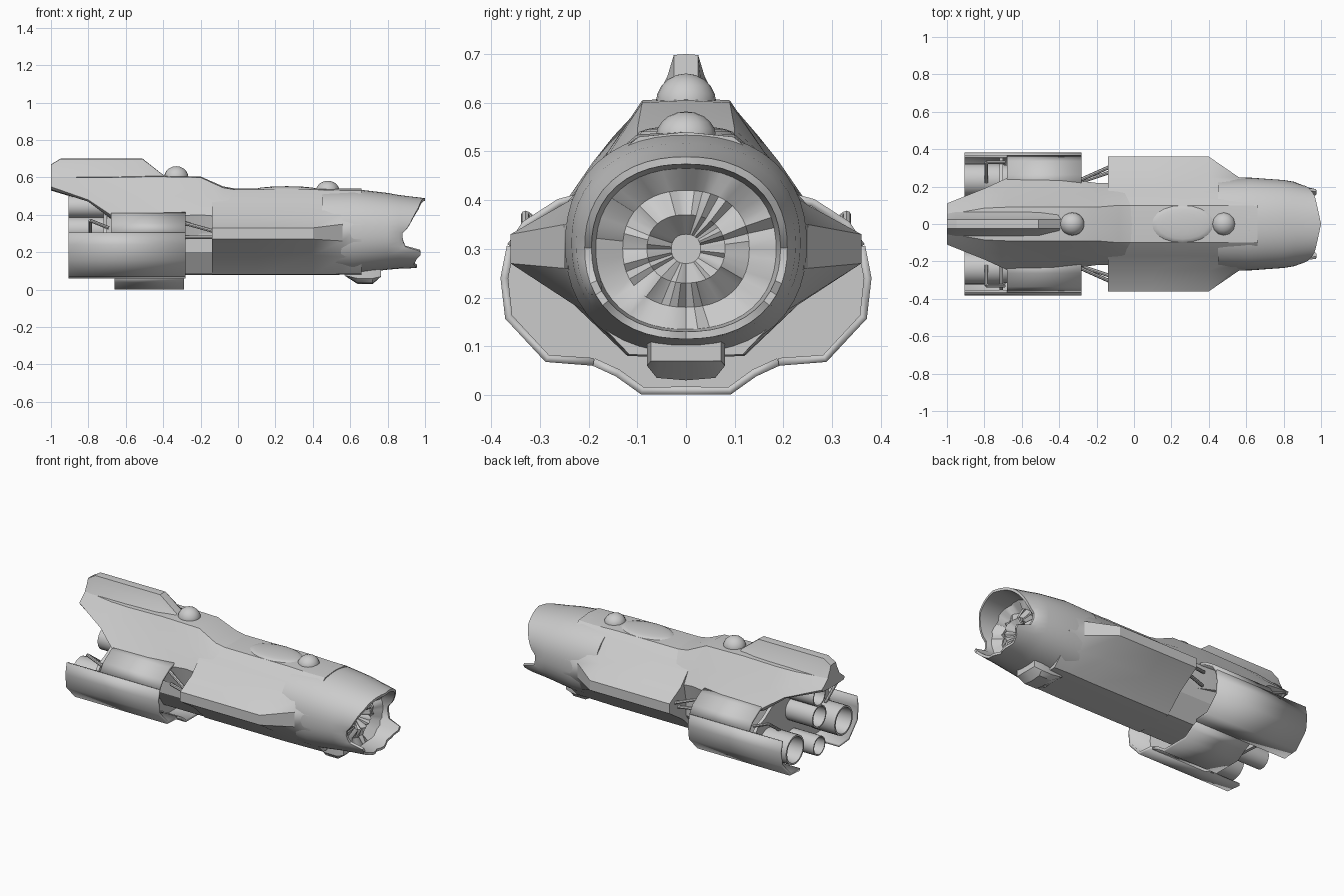
import bpy, bmesh, math, random
from mathutils import Vector

if "Cube" in bpy.data.objects:
    bpy.data.objects.remove(bpy.data.objects["Cube"])
random.seed(4)


def finish(name, bm, angle=30, solid=0):
    bmesh.ops.remove_doubles(bm, verts=bm.verts, dist=0.0005)
    bmesh.ops.recalc_face_normals(bm, faces=bm.faces)
    me = bpy.data.meshes.new(name)
    bm.to_mesh(me)
    bm.free()
    ob = bpy.data.objects.new(name, me)
    bpy.context.collection.objects.link(ob)
    if solid:
        m = ob.modifiers.new("thickness", 'SOLIDIFY')
        m.thickness, m.offset = solid, 0
    bpy.ops.object.select_all(action='DESELECT')
    ob.select_set(True)
    bpy.context.view_layer.objects.active = ob
    bpy.ops.object.shade_smooth_by_angle(angle=math.radians(angle))
    return ob


def skin(bm, rings, closed=True, caps=(True, True)):
    vs = [[bm.verts.new(p) for p in r] for r in rings]
    n = len(vs[0])
    for a, b in zip(vs, vs[1:]):
        for i in range(n if closed else n - 1):
            j = (i + 1) % n
            bm.faces.new((a[i], a[j], b[j], b[i]))
    if caps[0]:
        bm.faces.new(vs[0])
    if caps[1]:
        bm.faces.new(vs[-1])


def loft(name, sections, angle=30):
    """Sections are (x, half outline from top centre to bottom centre)."""
    bm = bmesh.new()
    skin(bm, [[(x, y, z) for y, z in h] + [(x, -y, z) for y, z in h[-2:0:-1]]
              for x, h in sections])
    return finish(name, bm, angle)


def plates(name, prof, x0, x1, solid=0.016):
    """Bent plate running along x, on both sides."""
    bm = bmesh.new()
    for s in (1, -1):
        skin(bm, [[(x, s * y, z) for y, z in prof] for x in (x0, x1)], False, (False, False))
    return finish(name, bm, 35, solid)


def lathe_x(name, prof, y, z, n=24):
    bm = bmesh.new()
    ang = [2 * math.pi * i / n for i in range(n)]
    skin(bm, [[(x, y + r * math.cos(a), z + r * math.sin(a)) for a in ang] for x, r in prof])
    return finish(name, bm)


def dome(name, loc, scale, segs=20):
    bm = bmesh.new()
    bmesh.ops.create_uvsphere(bm, u_segments=segs, v_segments=10, radius=1)
    for v in bm.verts:
        v.co = Vector(loc) + Vector([a * b for a, b in zip(v.co, scale)])
    return finish(name, bm, 40)


def rod(name, a, b, r):
    a, b = Vector(a), Vector(b)
    q = (b - a).to_track_quat('Z', 'Y')
    bm = bmesh.new()
    skin(bm, [[p + q @ Vector((r * math.cos(t * math.pi / 4), r * math.sin(t * math.pi / 4), 0))
               for t in range(8)] for p in (a, b)])
    return finish(name, bm)


# Middle hull with side sponsons
mid = [(0, .54), (.10, .535), (.17, .475), (.25, .39), (.36, .33), (.36, .27), (.23, .185), (.12, .08), (0, .077)]
neck = [(0, .54), (.10, .53), (.17, .475), (.22, .41), (.25, .35), (.25, .26), (.21, .175), (.12, .083), (0, .08)]
loft("middle_hull", [(-.14, mid), (.1, mid), (.4, mid), (.56, neck), (.66, [(y * .97, z) for y, z in neck])])

# Hollow broken nose
RIM = [(0, 1.0), (45, .965), (80, .91), (92, .875), (112, .89), (122, .995), (132, .96), (150, .94), (168, .96), (180, .94)]


def rim_x(deg):
    for (a, x), (b, y) in zip(RIM, RIM[1:]):
        if deg <= b:
            return x + (y - x) * (deg - a) / (b - a)
    return RIM[-1][1]


def nose_ring(x, ry, rz, cz, jitter=0):
    pts = []
    for i in range(48):
        a = 2 * math.pi * i / 48
        deg = math.degrees(min(a, 2 * math.pi - a))
        s, c = math.sin(a), math.cos(a)
        k = (abs(s) ** 2.25 + abs(c) ** 2.25) ** (-1 / 2.25)
        px = rim_x(deg) if x is None else x
        pts.append((px + random.uniform(-jitter, jitter), ry * k * s, cz + rz * k * c))
    return pts


bm = bmesh.new()
skin(bm, [nose_ring(.45, .243, .225, .31), nose_ring(.62, .248, .228, .31), nose_ring(.8, .235, .205, .312),
          nose_ring(.86, .225, .197, .309), nose_ring(None, .208, .187, .302), nose_ring(None, .194, .172, .302),
          nose_ring(.85, .185, .165, .3, .008), nose_ring(.82, .13, .12, .3, .015),
          nose_ring(.84, .08, .07, .3, .015), nose_ring(.8, .03, .03, .3)])
finish("nose", bm, 35)

# Raised rear hull tapering to the tail
loft("rear_hull", [
    (.0, [(0, .538), (.10, .532), (.165, .47), (.22, .39), (.19, .25), (0, .25)]),
    (-.08, [(0, .552), (.10, .545), (.165, .485), (.22, .39), (.19, .25), (0, .25)]),
    (-.2, [(0, .605), (.09, .60), (.16, .50), (.22, .40), (.19, .25), (0, .25)]),
    (-.45, [(0, .61), (.09, .605), (.16, .50), (.25, .39), (.22, .30), (0, .25)]),
    (-.68, [(0, .608), (.09, .60), (.16, .50), (.245, .40), (.22, .38), (0, .38)]),
    (-.8, [(0, .605), (.085, .60), (.15, .53), (.19, .48), (.17, .47), (0, .47)]),
    (-1, [(0, .605), (.05, .60), (.08, .575), (.11, .55), (.10, .535), (0, .53)])])
core = [(0, .45), (.2, .40), (.2, .2), (.12, .085), (0, .078)]
loft("engine_core", [(-.72, core), (0, core)])

# Tail fin
fin = [(0, .70), (.025, .698), (.038, .655), (.065, .60), (0, .59)]
loft("tail_fin", [(-1, [(y, min(z, .67)) for y, z in fin[:1]] + [(.025, .668), (.035, .64), (.055, .60), (0, .59)]),
                  (-.95, fin), (-.51, fin),
                  (-.39, [(0, .606), (.025, .605), (.035, .603), (.05, .60), (0, .59)])])

# Deck details
dome("cockpit_dome", (-.33, 0, .60), (.065, .062, .06))
dome("sensor_bump", (.48, 0, .53), (.062, .062, .052), 12)
dome("dorsal_panel", (.26, 0, .535), (.17, .10, .018))
chin = [(0, .15), (.08, .15), (.08, .06), (.06, .035), (0, .03)]
loft("chin_pod", [(.57, [(y * .9, max(z, .075)) for y, z in chin]), (.64, chin), (.72, chin),
                  (.765, [(y * .9, max(z, .07)) for y, z in chin])])

# Engine shroud: full-length sides, shorter roof and belly keel
roof = [(.20, .41), (.26, .395), (.33, .35), (.36, .305)]
side = [(.36, .305), (.373, .24), (.364, .16), (.285, .075), (.19, .068)]
keel = [(.19, .068), (.14, .045), (.09, .009), (0, .009)]
plates("shroud_roof", roof, -.68, -.28)
plates("shroud_side", side, -.905, -.28)
plates("shroud_keel", keel, -.66, -.29)


def bulkhead(name, x, half):
    loft(name, [(x, half), (x - .02, half)])


bulkhead("front_bulkhead", -.42, [(0, .41)] + roof + side[1:] + keel[1:])
bulkhead("keel_bulkhead", -.635, [(0, .2), (.19, .2)] + keel)
bulkhead("rear_bulkhead", -.70, [(0, .40), (.2, .40), (.26, .36), (.33, .33), (.35, .305)] + side[1:] + [(0, .08)])

# Engine nozzles, open to the rear
for name, y, z, r in (("nozzle_left", .235, .205, .088), ("nozzle_right", -.235, .205, .088),
                      ("nozzle_low", 0, .14, .058), ("nozzle_middle", 0, .32, .068),
                      ("nozzle_top", 0, .445, .06)):
    lathe_x(name, [(-.66, r * .9), (-.74, r), (-.905, r), (-.905, r * .88), (-.78, r * .8), (-.77, r * .3)], y, z)

# Struts in the gap and by the nozzles
for s, tag in ((1, "left"), (-1, "right")):
    rod("upper_strut_" + tag, (-.30, s * .23, .36), (-.12, s * .31, .31), .010)
    rod("lower_strut_" + tag, (-.30, s * .22, .28), (-.12, s * .28, .28), .010)
    rod("nozzle_brace_" + tag, (-.69, s * .33, .33), (-.79, s * .33, .37), .009)
    rod("nozzle_link_" + tag, (-.79, s * .33, .37), (-.79, s * .22, .29), .009)
